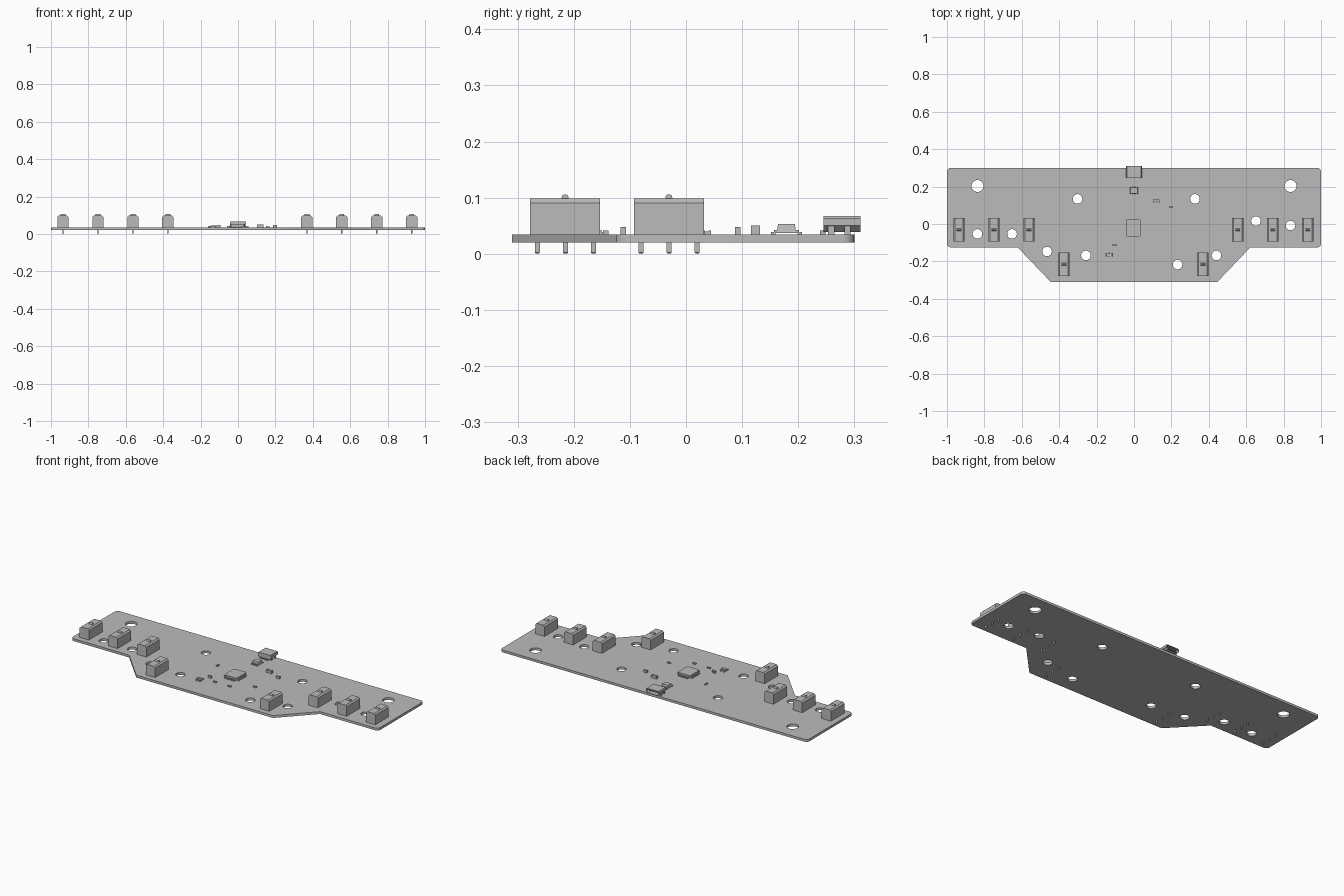
import bpy, bmesh, math
from mathutils import Vector

old = bpy.data.objects.get("Cube")
if old:
    bpy.data.objects.remove(old)

grey = bpy.data.materials.new("plain_grey")
grey.use_nodes = True
GREY = (0.5, 0.5, 0.5, 1)
grey.diffuse_color = GREY
grey.node_tree.nodes["Principled BSDF"].inputs["Base Color"].default_value = GREY

BOTTOM, TOP = 0.02, 0.034


def finish(name, bm):
    bmesh.ops.recalc_face_normals(bm, faces=bm.faces)
    mesh = bpy.data.meshes.new(name)
    bm.to_mesh(mesh)
    bm.free()
    mesh.materials.append(grey)
    obj = bpy.data.objects.new(name, mesh)
    bpy.context.scene.collection.objects.link(obj)
    return obj


def box(bm, x, y, z0, z1, sx, sy):
    verts = bmesh.ops.create_cube(bm, size=1)["verts"]
    for v in verts:
        v.co = Vector((x + v.co.x * sx, y + v.co.y * sy, (z0 + z1) / 2 + v.co.z * (z1 - z0)))
    return verts


def prism(bm, profile, y0, y1):
    """Extrude an x-z profile along y and return its far cap."""
    base = bm.faces.new([bm.verts.new((x, y0, z)) for x, z in profile])
    moved = bmesh.ops.extrude_face_region(bm, geom=[base])["geom"]
    bmesh.ops.translate(bm, vec=(0, y1 - y0, 0),
                        verts=[g for g in moved if isinstance(g, bmesh.types.BMVert)])
    bm.faces.new([bm.verts.new((x, y0, z)) for x, z in profile])
    bmesh.ops.remove_doubles(bm, verts=bm.verts, dist=1e-5)
    return next(g for g in moved if isinstance(g, bmesh.types.BMFace))


def arc(cx, cy, r, start, sweep, n):
    return [(cx + r * math.cos(start + sweep * i / n), cy + r * math.sin(start + sweep * i / n))
            for i in range(n + 1)]


# Board: rounded outline with drilled holes, as a filled flat curve
R, QUARTER = 0.02, math.pi / 2
outline = [(-0.445, -0.31), (0.445, -0.31), (0.622, -0.125)]
for cx, cy, quadrant in ((1, -0.125, 3), (1, 0.3, 0), (-1, 0.3, 1), (-1, -0.125, 2)):
    outline += arc(cx - math.copysign(R, cx), cy - math.copysign(R, cy), R,
                   quadrant * QUARTER, QUARTER, 5)
outline.append((-0.622, -0.125))

large_holes = [(-0.837, 0.203), (0.837, 0.203)]
small_holes = [(-0.302, 0.134), (0.326, 0.134), (-0.837, -0.053), (-0.652, -0.053),
               (-0.465, -0.147), (-0.257, -0.168), (0.233, -0.217), (0.441, -0.168),
               (0.652, 0.016), (0.837, -0.008)]
loops = [outline]
for holes, r in ((large_holes, 0.032), (small_holes, 0.0255)):
    loops += [arc(x, y, r, 0, 2 * math.pi, 32)[:-1] for x, y in holes]

curve = bpy.data.curves.new("board_outline", "CURVE")
curve.dimensions = "2D"
curve.fill_mode = "BOTH"
curve.extrude = (TOP - BOTTOM) / 2
for loop in loops:
    spline = curve.splines.new("POLY")
    spline.points.add(len(loop) - 1)
    for point, (x, y) in zip(spline.points, loop):
        point.co = (x, y, 0, 1)
    spline.use_cyclic_u = True
helper = bpy.data.objects.new("board_outline", curve)
bpy.context.scene.collection.objects.link(helper)
flat = helper.to_mesh()
bm = bmesh.new()
bm.from_mesh(flat)
helper.to_mesh_clear()
bpy.data.objects.remove(helper)
bmesh.ops.translate(bm, verts=bm.verts, vec=(0, 0, (TOP + BOTTOM) / 2))
bmesh.ops.remove_doubles(bm, verts=bm.verts, dist=1e-5)
finish("circuit_board", bm)


# Upright switches: bevelled case, rounded nub and three pins
def switch(index, x, y):
    bm = bmesh.new()
    w, h, c = 0.03, 0.098, 0.008
    prism(bm, [(x - w, TOP), (x + w, TOP), (x + w, h - c), (x + w - c, h),
               (x - w + c, h), (x - w, h - c)], y - 0.0625, y + 0.0625)
    finish(f"switch_case_{index}", bm)
    bm = bmesh.new()
    nub = [(y + 0.006, h - 0.002)] + arc(y, h + 0.002, 0.006, 0, math.pi, 8) + [(y - 0.006, h - 0.002)]
    ends = [[bm.verts.new((x + s * 0.013, a, b)) for a, b in nub] for s in (-1, 1)]
    for end in ends:
        bm.faces.new(end)
    for i in range(len(nub)):
        j = (i + 1) % len(nub)
        bm.faces.new((ends[0][i], ends[0][j], ends[1][j], ends[1][i]))
    finish(f"switch_nub_{index}", bm)
    bm = bmesh.new()
    for dy in (-0.05, 0, 0.05):
        verts = box(bm, x, y + 0.0005 + dy, 0, TOP + 0.002, 0.006, 0.009)
        tip = [e for e in {e for v in verts for e in v.link_edges}
               if all(v.co.z < 0.001 for v in e.verts)]
        bmesh.ops.bevel(bm, geom=tip, offset=0.002, segments=1, affect="EDGES")
    finish(f"switch_pins_{index}", bm)


for i in range(4):
    y = -0.2155 if i == 3 else -0.0305
    switch(2 * i, -0.936 + 0.187 * i, y)
    switch(2 * i + 1, 0.929 - 0.187 * i, y)

# Main chip: chamfered body with leads on all four sides
bm = bmesh.new()
body = box(bm, -0.003, -0.021, TOP + 0.002, 0.052, 0.082, 0.092)
uprights = [e for e in bm.edges if abs(e.verts[0].co.z - e.verts[1].co.z) > 0.01]
bmesh.ops.bevel(bm, geom=uprights, offset=0.007, segments=1, affect="EDGES")
finish("main_chip", bm)
bm = bmesh.new()
for i in range(8):
    t = (i - 3.5) * 0.0095
    for s in (-1, 1):
        box(bm, -0.003 + s * 0.043, -0.021 + t, TOP, 0.042, 0.012, 0.005)
        box(bm, -0.003 + t * 0.85, -0.021 + s * 0.048, TOP, 0.042, 0.005, 0.012)
finish("main_chip_leads", bm)


# Small chips: tapered body with stepped leads on front and back
def small_chip(name, x, y, sx, sy, height, lead_xs):
    bm = bmesh.new()
    for v in box(bm, x, y, TOP + 0.003, height, sx, sy):
        if v.co.z > height - 0.001:
            v.co.x = x + (v.co.x - x) * 0.85
            v.co.y = y + (v.co.y - y) * 0.85
    finish(name, bm)
    bm = bmesh.new()
    for dx in lead_xs:
        for s in (-1, 1):
            box(bm, x + dx, y + s * (sy / 2 + 0.002), TOP + 0.003, TOP + 0.008, 0.008, 0.006)
            box(bm, x + dx, y + s * (sy / 2 + 0.006), TOP, TOP + 0.005, 0.008, 0.008)
    finish(name + "_leads", bm)


small_chip("regulator", 0, 0.179, 0.045, 0.035, 0.053, (-0.016, 0, 0.016))
small_chip("oscillator", -0.133, -0.165, 0.034, 0.018, 0.046, (-0.01, 0.01))

# Passive parts: a body with a slightly larger metal cap on each end
passives = [(0.119, 0.124, 0.036, 0.016, 0.05), (0.198, 0.092, 0.02, 0.01, 0.048),
            (-0.155, 0.035, 0.01, 0.019, 0.041), (0.16, -0.072, 0.019, 0.01, 0.041),
            (-0.104, -0.112, 0.02, 0.01, 0.048), (-0.05, -0.143, 0.02, 0.01, 0.041),
            (0.045, -0.143, 0.02, 0.01, 0.041)]
for i, (x, y, sx, sy, top) in enumerate(passives):
    bm = bmesh.new()
    along_x = sx > sy
    box(bm, x, y, TOP, top - 0.001, sx * 0.96 - 0.001, sy * 0.96 - 0.001)
    for s in (-0.38, 0.38):
        if along_x:
            box(bm, x + s * sx, y, TOP, top, sx * 0.24, sy)
        else:
            box(bm, x, y + s * sy, TOP, top, sx, sy * 0.24)
    finish(f"passive_part_{i}", bm)

# Port: hollow shell open at the rear, with tongue, feet and contacts
bm = bmesh.new()
cap = prism(bm, [(-0.03, 0.039), (0.03, 0.039), (0.042, 0.05), (0.042, 0.063), (0.038, 0.067),
                 (-0.038, 0.067), (-0.042, 0.063), (-0.042, 0.05)], 0.245, 0.311)
bmesh.ops.inset_region(bm, faces=[cap], thickness=0.003)
moved = bmesh.ops.extrude_face_region(bm, geom=[cap])["geom"]
bmesh.ops.delete(bm, geom=[cap], context="FACES_ONLY")
bmesh.ops.translate(bm, vec=(0, -0.05, 0),
                    verts=[g for g in moved if isinstance(g, bmesh.types.BMVert)])
finish("port_shell", bm)
bm = bmesh.new()
box(bm, 0, 0.282, 0.054, 0.059, 0.05, 0.045)
finish("port_tongue", bm)
bm = bmesh.new()
for s in (-1, 1):
    for y in (0.259, 0.288):
        box(bm, s * 0.038, y, TOP, 0.052, 0.006, 0.011)
for i in range(5):
    box(bm, (i - 2) * 0.011, 0.244, TOP, 0.041, 0.005, 0.01)
finish("port_feet", bm)
